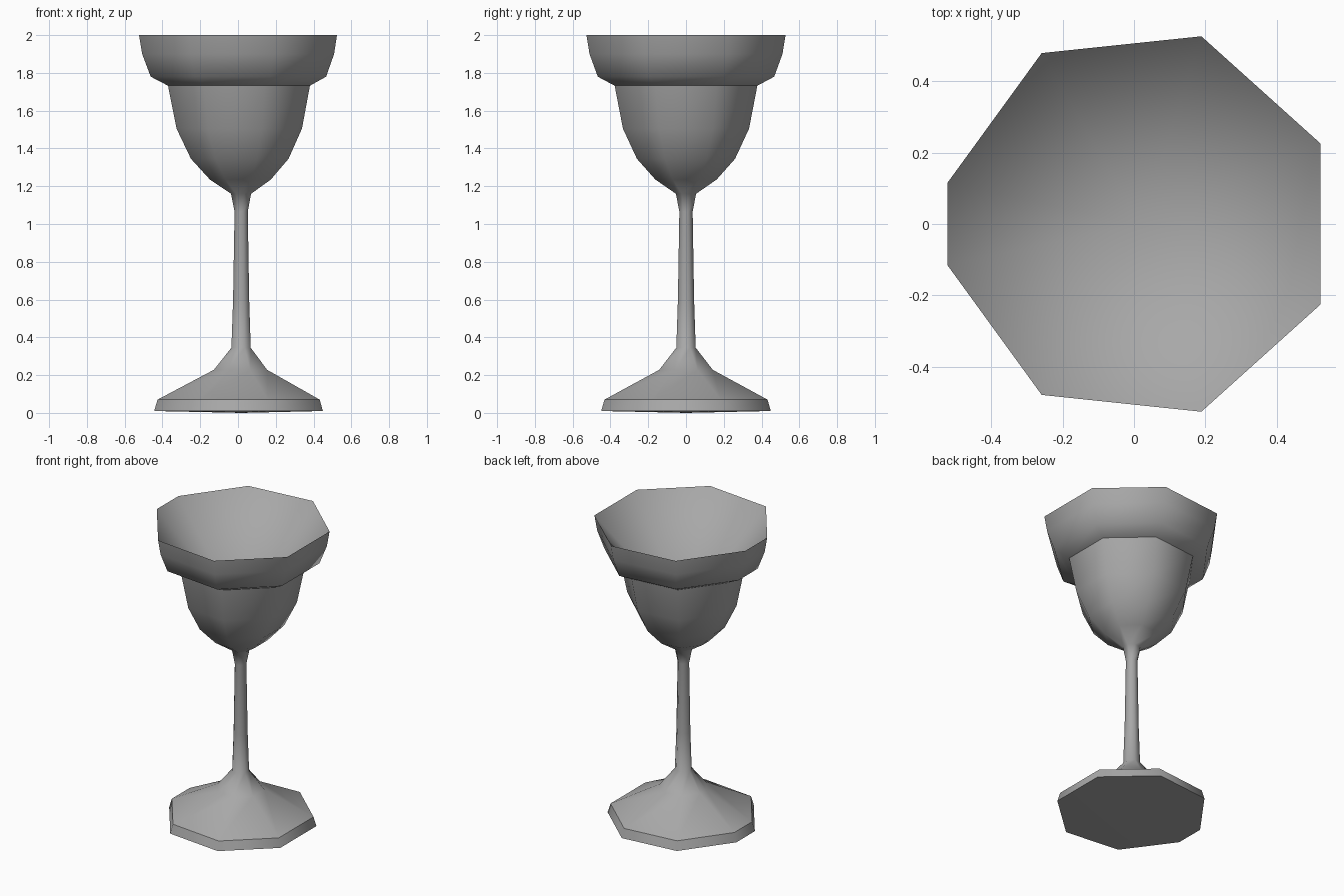
import bpy, bmesh
from math import radians, sin, cos, pi

cube = bpy.data.objects.get("Cube")
if cube:
    bpy.data.objects.remove(cube, do_unlink=True)

grey = bpy.data.materials.new("plain grey")
grey.use_nodes = True
colour = (0.39, 0.39, 0.39, 1)
grey.diffuse_color = colour
grey.node_tree.nodes["Principled BSDF"].inputs["Base Color"].default_value = colour

AXIS_X = 0.018
# Seven wide sides of 48 degrees and one narrow side of 24 degrees facing -x
ANGLES = [radians(24 + 48 * i) for i in range(4)]
ANGLES += [2 * pi - a for a in reversed(ANGLES)]


def lathe(name, profile):
    """Turn (radius, height) points around the axis; radius 0 closes the end."""
    bm = bmesh.new()
    rings = []
    for r, z in profile:
        if r == 0:
            rings.append([bm.verts.new((AXIS_X, 0, z))] * len(ANGLES))
        else:
            rings.append([bm.verts.new((AXIS_X + r * cos(a), r * sin(a), z)) for a in ANGLES])
    n = len(ANGLES)
    for low, high in zip(rings, rings[1:]):
        for i in range(n):
            j = (i + 1) % n
            corners = dict.fromkeys((low[i], low[j], high[j], high[i]))
            bm.faces.new(list(corners))
    mesh = bpy.data.meshes.new(name)
    bm.to_mesh(mesh)
    bm.free()
    mesh.materials.append(grey)
    obj = bpy.data.objects.new(name, mesh)
    bpy.context.collection.objects.link(obj)
    bpy.ops.object.select_all(action='DESELECT')
    obj.select_set(True)
    bpy.context.view_layer.objects.active = obj
    bpy.ops.object.shade_smooth_by_angle(angle=radians(60))


# Foot plate with a slightly domed underside
lathe("foot_plate", [(0, 0), (0.472, 0.01), (0.454, 0.07)])

# Foot slope, slender stem and lower cup
lathe("stem_and_cup", [
    (0.454, 0.07), (0.149, 0.228), (0.054, 0.345), (0.045, 0.6), (0.037, 1.065),
    (0.056, 1.16), (0.17, 1.235), (0.273, 1.345), (0.351, 1.505), (0.397, 1.732)])

# Wide upper bowl, ending at a thin lip
lathe("upper_bowl", [(0.397, 1.732), (0.491, 1.78), (0.537, 1.9), (0.554, 2)])

# Shallow tapered hollow, running down from the lip
lathe("bowl_inside", [(0.554, 2), (0, 1.4)])
